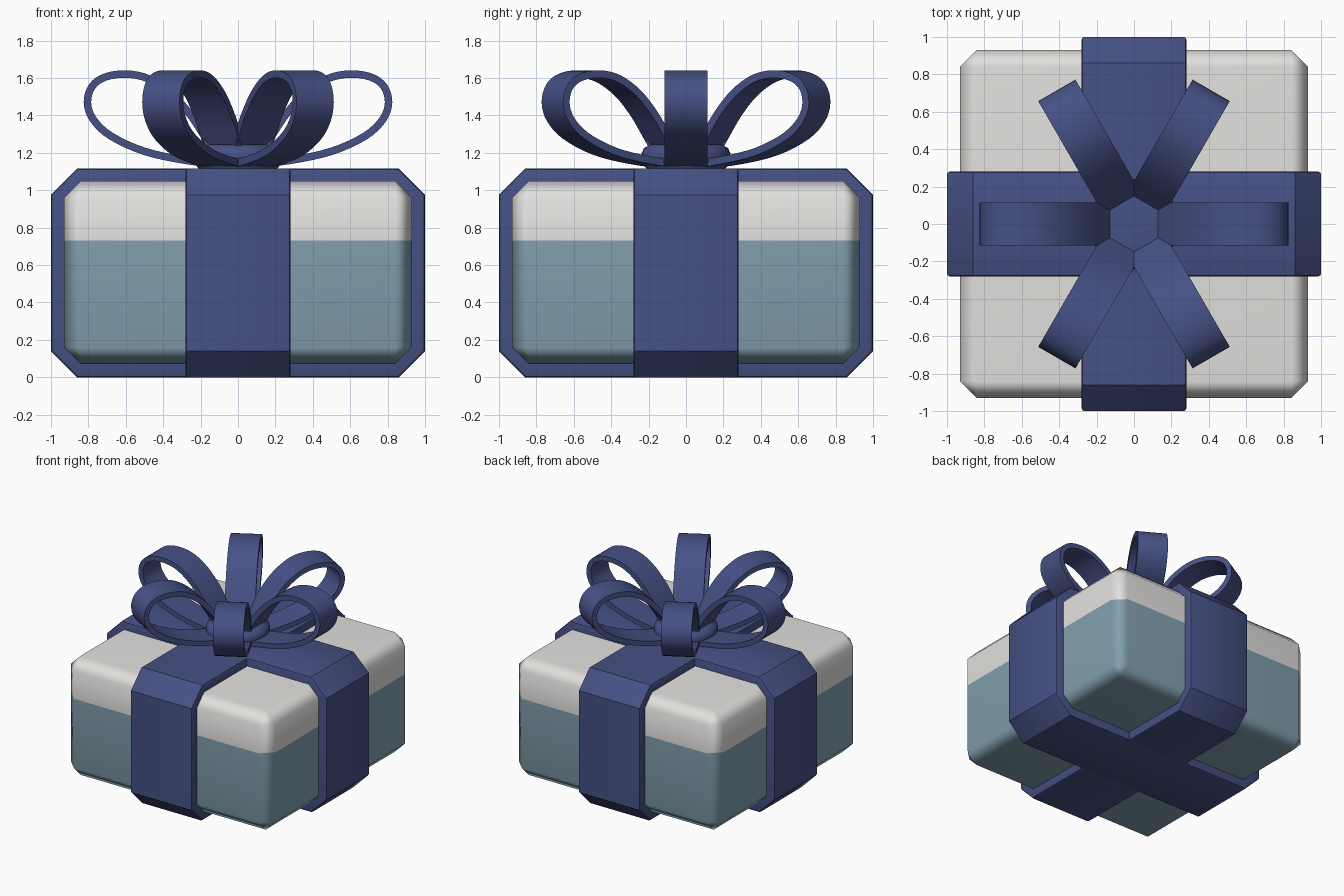
import bpy, bmesh, math
from mathutils import Vector, Matrix

if "Cube" in bpy.data.objects:
    bpy.data.objects.remove(bpy.data.objects["Cube"])


def material(name, rgb):
    m = bpy.data.materials.new(name)
    m.diffuse_color = (*rgb, 1)
    m.use_nodes = True
    m.node_tree.nodes["Principled BSDF"].inputs["Base Color"].default_value = m.diffuse_color
    return m


BLUE = material("ribbon_blue", (0.061, 0.082, 0.235))
TEAL = material("box_grey_blue", (0.223, 0.352, 0.429))
WHITE = material("lid_white", (0.76, 0.75, 0.73))


def finish(bm, name, mats, angle=35):
    bmesh.ops.recalc_face_normals(bm, faces=bm.faces)
    me = bpy.data.meshes.new(name)
    bm.to_mesh(me)
    bm.free()
    for m in mats:
        me.materials.append(m)
    for p in me.polygons:
        p.use_smooth = True
    me.set_sharp_from_angle(angle=math.radians(angle))
    ob = bpy.data.objects.new(name, me)
    bpy.context.collection.objects.link(ob)
    return ob


def octagon(half, z0, z1, c):
    return [(half - c, z0), (half, z0 + c), (half, z1 - c), (half - c, z1),
            (c - half, z1), (-half, z1 - c), (-half, z0 + c), (c - half, z0)]


# Gift box: chamfered block, soft shading, lid colour above the cut line
bm = bmesh.new()
bmesh.ops.create_cube(bm, size=1, matrix=Matrix.Translation((0, 0, 0.56))
                      @ Matrix.Diagonal((1.86, 1.86, 0.98, 1)))
bmesh.ops.bevel(bm, geom=bm.edges[:], offset=0.09, segments=1, affect='EDGES')
bmesh.ops.bisect_plane(bm, geom=bm.verts[:] + bm.edges[:] + bm.faces[:],
                       plane_co=(0, 0, 0.73), plane_no=(0, 0, 1))
for f in bm.faces:
    f.material_index = 1 if f.calc_center_median().z > 0.73 else 0
box = finish(bm, "gift_box", [TEAL, WHITE], 80)
box.modifiers.new("soft_edges", 'WEIGHTED_NORMAL')


# Wrapping bands: octagonal rings crossing at top and bottom
def band(name, angle):
    bm = bmesh.new()
    w = 0.28
    outer = octagon(1.0, 0.0, 1.115, 0.14)
    inner = octagon(0.90, 0.10, 1.02, 0.09)
    rings = [[bm.verts.new((x, y, z)) for x, z in prof]
             for prof, y in ((outer, -w), (outer, w), (inner, w), (inner, -w))]
    for a, b in zip(rings, rings[1:] + rings[:1]):
        for i in range(8):
            j = (i + 1) % 8
            bm.faces.new((a[i], a[j], b[j], b[i]))
    rim = [e for r in rings[:2] for i in range(8)
           if (e := bm.edges.get((r[i], r[(i + 1) % 8])))]
    bmesh.ops.bevel(bm, geom=rim, offset=0.015, segments=2, profile=0.5, affect='EDGES')
    bmesh.ops.rotate(bm, verts=bm.verts, matrix=Matrix.Rotation(angle, 3, 'Z'))
    finish(bm, name, [BLUE])


band("band_side_to_side", 0)
band("band_front_to_back", math.pi / 2)

# Bow loop centre line as (radius, height)
PATH = [(0.03, 1.13), (0.28, 1.16), (0.50, 1.208), (0.68, 1.29), (0.775, 1.38),
        (0.805, 1.47), (0.78, 1.555), (0.71, 1.605), (0.60, 1.621), (0.48, 1.597),
        (0.36, 1.52), (0.26, 1.41), (0.18, 1.29), (0.09, 1.15)]


def smooth_path(points, steps=4):
    p = [Vector(q) for q in points]
    p = [2 * p[0] - p[1]] + p + [2 * p[-1] - p[-2]]
    out = []
    for a, b, c, d in zip(p, p[1:], p[2:], p[3:]):
        for k in range(steps):
            t = k / steps
            out.append(0.5 * (2 * b + (c - a) * t + (2 * a - 5 * b + 4 * c - d) * t ** 2
                              + (3 * b - a - 3 * c + d) * t ** 3))
    return out + [p[-2]]


def bow_loop(name, angle, width=0.115, thick=0.02):
    bm = bmesh.new()
    pts = smooth_path(PATH)
    rows = []
    for i, p in enumerate(pts):
        t = (pts[min(i + 1, len(pts) - 1)] - pts[max(i - 1, 0)]).normalized()
        n = Vector((t.y, -t.x)) * thick
        rows.append([bm.verts.new((q.x, y, q.y)) for q, y in
                     ((p + n, -width), (p + n, width), (p - n, width), (p - n, -width))])
    for a, b in zip(rows, rows[1:]):
        for i in range(4):
            j = (i + 1) % 4
            bm.faces.new((a[i], a[j], b[j], b[i]))
    bm.faces.new(rows[0])
    bm.faces.new(rows[-1])
    bmesh.ops.rotate(bm, verts=bm.verts, matrix=Matrix.Rotation(angle, 3, 'Z'))
    finish(bm, name, [BLUE])


for k in range(6):
    bow_loop(f"bow_loop_{k + 1}", math.radians(60 * k))

# Bow knot: low rounded button where the loops meet
bm = bmesh.new()
profile = [(0, 1.10), (0.20, 1.10), (0.235, 1.15), (0.24, 1.19), (0.225, 1.225),
           (0.19, 1.245), (0.10, 1.25), (0, 1.25)]
verts = [bm.verts.new((r, 0, z)) for r, z in profile]
edges = [bm.edges.new(pair) for pair in zip(verts, verts[1:])]
bmesh.ops.spin(bm, geom=verts + edges, cent=(0, 0, 0), axis=(0, 0, 1),
               angle=math.tau, steps=36, use_merge=True)
bmesh.ops.remove_doubles(bm, verts=bm.verts, dist=1e-4)
finish(bm, "bow_knot", [BLUE], 50)
